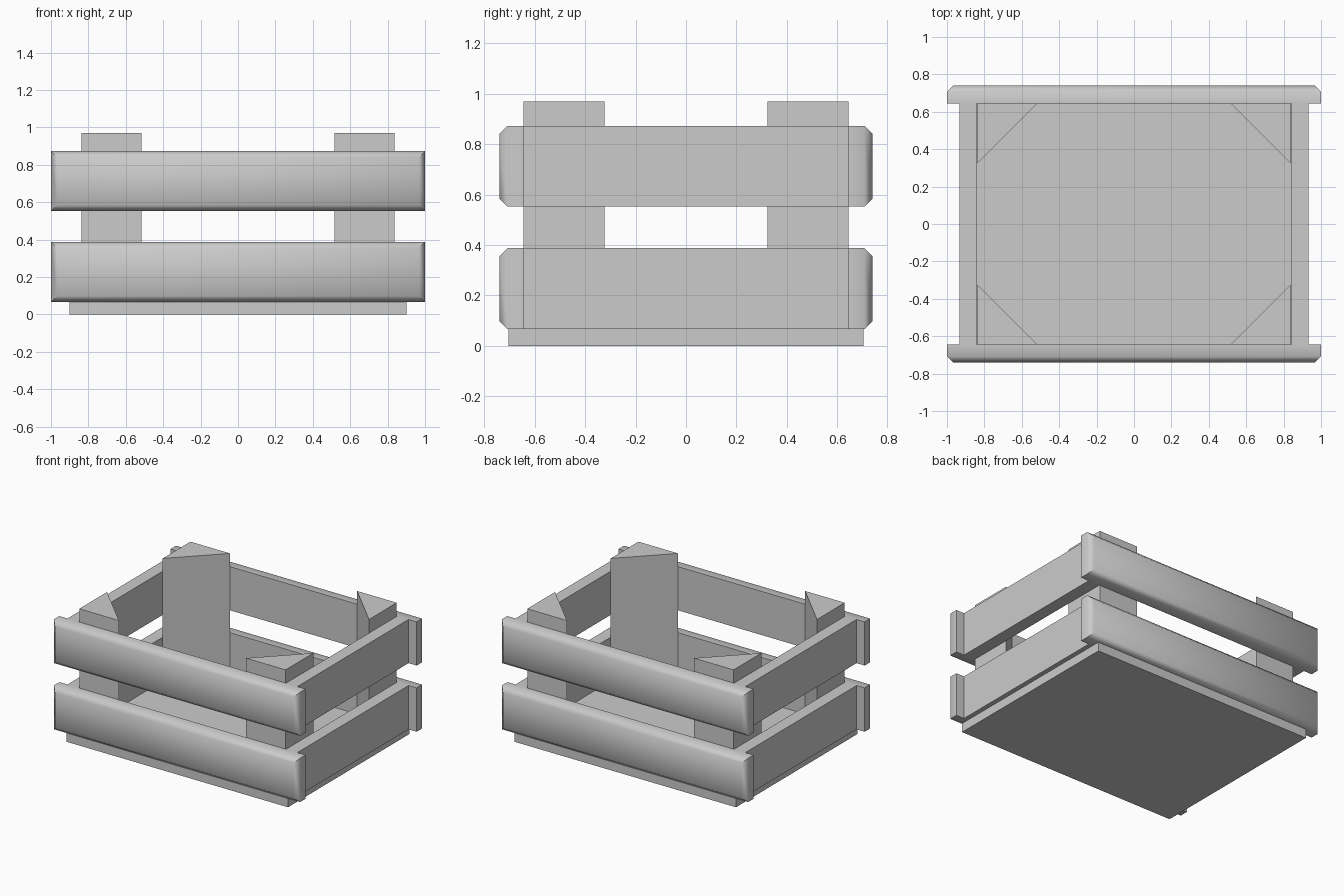
import bpy, bmesh, math
from mathutils import Matrix, Vector

if "Cube" in bpy.data.objects:
    bpy.data.objects.remove(bpy.data.objects["Cube"])


def finish(name, bm, smooth_angle=None):
    bmesh.ops.recalc_face_normals(bm, faces=bm.faces)
    mesh = bpy.data.meshes.new(name)
    bm.to_mesh(mesh)
    bm.free()
    if smooth_angle:
        mesh.shade_smooth()
        mesh.set_sharp_from_angle(angle=math.radians(smooth_angle))
    obj = bpy.data.objects.new(name, mesh)
    bpy.context.collection.objects.link(obj)
    return obj


def box_bm(lo, hi):
    lo, hi = Vector(lo), Vector(hi)
    bm = bmesh.new()
    bmesh.ops.create_cube(bm, size=1, matrix=Matrix.Translation((lo + hi) / 2)
                          @ Matrix.Diagonal((*(hi - lo), 1)))
    return bm


def long_slat(name, side, z0, z1):
    # Board with its outer face chamfered all round
    y_in, y_out = side * 0.645, side * 0.74
    bm = box_bm((-1, min(y_in, y_out), z0), (1, max(y_in, y_out), z1))
    outer = [f for f in bm.faces if f.normal.y * side > 0.9]
    bmesh.ops.bevel(bm, geom=outer[0].edges[:], offset=0.032, segments=1,
                    profile=0.5, affect='EDGES')
    return finish(name, bm, 50)


def corner_post(name, sx, sy):
    # Triangular prism filling an inside corner
    x, y, leg = 0.838, 0.645, 0.322
    pts = [(x, y), (x - leg, y), (x, y - leg)]
    bm = bmesh.new()
    face = bm.faces.new([bm.verts.new((sx * a, sy * b, 0.066)) for a, b in pts])
    ext = bmesh.ops.extrude_face_region(bm, geom=[face], use_keep_orig=True)
    top = [v for v in ext["geom"] if isinstance(v, bmesh.types.BMVert)]
    bmesh.ops.translate(bm, verts=top, vec=(0, 0, 0.97 - 0.066))
    return finish(name, bm)


# Floor panel
finish("floor_panel", box_bm((-0.9, -0.705, 0), (0.9, 0.705, 0.066)))

# Two rows of slats round the crate
for row, z0, z1 in (("lower", 0.066, 0.388), ("upper", 0.552, 0.873)):
    for label, s in (("front", -1), ("back", 1)):
        long_slat(f"{row}_{label}_slat", s, z0, z1)
    for label, s in (("left", -1), ("right", 1)):
        xs = sorted((s * 0.842, s * 0.934))
        finish(f"{row}_{label}_slat",
               box_bm((xs[0], -0.645, z0), (xs[1], 0.645, z1)))

# Corner posts
for lx, sx in (("left", -1), ("right", 1)):
    for ly, sy in (("front", -1), ("back", 1)):
        corner_post(f"{ly}_{lx}_post", sx, sy)
